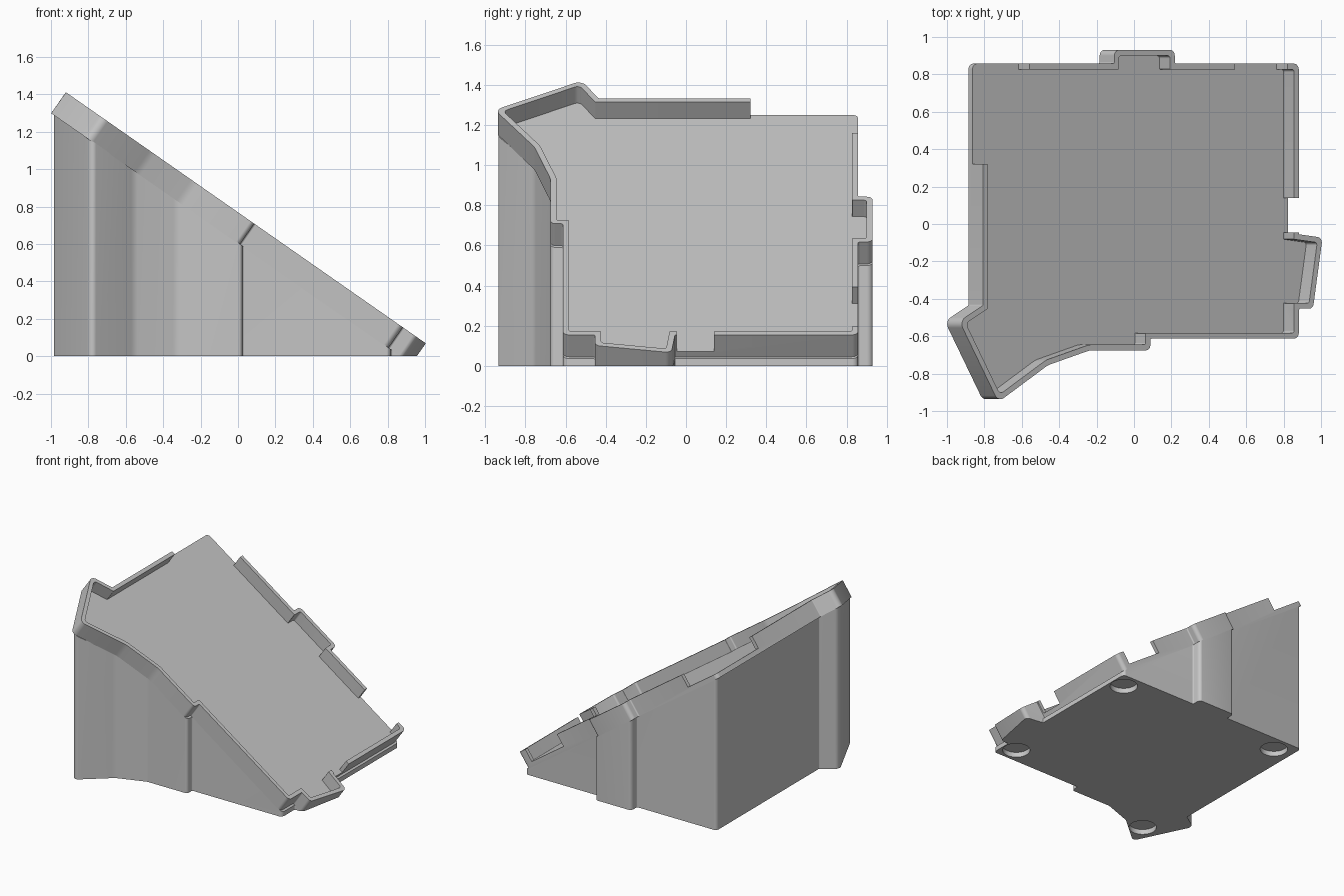
import bpy, bmesh, math
from mathutils import Vector

cube = bpy.data.objects.get("Cube")
if cube:
    bpy.data.objects.remove(cube, do_unlink=True)

TILT = math.radians(34.9)
C, S = math.cos(TILT), math.sin(TILT)
RIM_Z = 0.769                  # rim height at the centre
FLOOR, UNDER = -0.1, -0.137    # tray floor and underside, below the rim
WALL = 0.03

grey = bpy.data.materials.new("light_grey")
grey.use_nodes = True
colour = (0.57, 0.57, 0.57, 1)
grey.diffuse_color = colour
grey.node_tree.nodes["Principled BSDF"].inputs["Base Color"].default_value = colour

# Tray outline, counter-clockwise: x, y, corner radius
OUTLINE = [
    (-.807, .857, .03), (-.807, -.435, .01), (-.933, -.52, .04),
    (-.725, -.952, .04), (-.46, -.755, .15), (-.235, -.675, .15),
    (.087, -.675, .025), (.087, -.613, .01), (.881, -.613, .03),
    (.881, -.453, .01), (.957, -.453, .03), (1.008, -.073, .03),
    (.881, -.055, .005), (.881, .857, .03), (.218, .857, .01),
    (.218, .93, .03), (-.105, .93, .03), (-.105, .857, .01)]


def inset(points, d):
    """Move every side of a counter-clockwise polygon inwards by d."""
    out = []
    for i, p in enumerate(points):
        a = (p - points[i - 1]).normalized()
        b = (points[(i + 1) % len(points)] - p).normalized()
        na, nb = Vector((-a.y, a.x)), Vector((-b.y, b.x))
        out.append(p + (na + nb) * d / (1 + na.dot(nb)))
    return out


def fillet(points, radii, steps=5):
    """Round the corners of a polygon with arcs."""
    out = []
    for i, (p, r) in enumerate(zip(points, radii)):
        a, b = points[i - 1] - p, points[(i + 1) % len(points)] - p
        half = a.angle(b) / 2
        cut = min(r / math.tan(half), a.length * .45, b.length * .45)
        a, b = a.normalized(), b.normalized()
        r = cut * math.tan(half)
        centre = p + (a + b).normalized() * r / math.sin(half)
        start, end = p + a * cut - centre, p + b * cut - centre
        for k in range(steps + 1):
            out.append(centre + start.lerp(end, k / steps).normalized() * r)
    return out


def tilted(u, y, w):
    """Tray coordinates (down the slope, across, out of the tray) to world."""
    return Vector((u * C + w * S, y, RIM_Z - u * S + w * C))


def prism(name, lower, upper):
    bm = bmesh.new()
    lo = [bm.verts.new(p) for p in lower]
    hi = [bm.verts.new(p) for p in upper]
    bm.faces.new(lo[::-1])
    bm.faces.new(hi)
    for i in range(len(lo)):
        j = (i + 1) % len(lo)
        bm.faces.new((lo[i], lo[j], hi[j], hi[i]))
    mesh = bpy.data.meshes.new(name)
    bm.to_mesh(mesh)
    bm.free()
    mesh.materials.append(grey)
    obj = bpy.data.objects.new(name, mesh)
    bpy.context.collection.objects.link(obj)
    return obj


def tray_prism(name, points, w0, w1):
    return prism(name, [tilted(p.x, p.y, w0) for p in points],
                 [tilted(p.x, p.y, w1) for p in points])


def rectangle(x0, x1, y0, y1):
    return [Vector(p) for p in ((x0, y0), (x1, y0), (x1, y1), (x0, y1))]


def carve(obj, cutters):
    """Subtract the cutters one by one, discarding each after use."""
    bpy.context.view_layer.objects.active = obj
    for cutter in cutters:
        mod = obj.modifiers.new("cut", 'BOOLEAN')
        mod.operation, mod.solver, mod.object = 'DIFFERENCE', 'EXACT', cutter
        bpy.ops.object.modifier_apply(modifier=mod.name)
        bpy.data.objects.remove(cutter, do_unlink=True)


def trim_to_ground(obj):
    """Slice off everything below the ground and close the cut."""
    bm = bmesh.new()
    bm.from_mesh(obj.data)
    cut = bmesh.ops.bisect_plane(
        bm, geom=bm.verts[:] + bm.edges[:] + bm.faces[:],
        plane_co=(0, 0, 0), plane_no=(0, 0, 1), clear_inner=True)
    rim = [e for e in cut["geom_cut"] if isinstance(e, bmesh.types.BMEdge)]
    bmesh.ops.holes_fill(bm, edges=rim)
    bmesh.ops.recalc_face_normals(bm, faces=bm.faces[:])
    bm.to_mesh(obj.data)
    bm.free()


def shade(obj):
    bpy.ops.object.select_all(action='DESELECT')
    obj.select_set(True)
    bpy.context.view_layer.objects.active = obj
    bpy.ops.object.shade_smooth_by_angle(angle=math.radians(30))


corners = [Vector((x / C, y)) for x, y, r in OUTLINE]
radii = [r for x, y, r in OUTLINE]
outer = fillet(corners, radii)
inner = fillet(inset(corners, WALL), [max(r - .015, .004) for r in radii])

# Tray: rimmed plate with openings in its walls
tray = tray_prism("tray", outer, UNDER, 0)
cutters = [tray_prism("pocket_cutter", inner, FLOOR, .1)]
for x0, x1, y0, y1 in ((-1, -.76, .32, 1), (-1, -.56, .8, 1),
                       (.54, .82, .8, 1), (.8, 1.1, -.045, .14)):
    cutters.append(tray_prism("opening_cutter",
                              rectangle(x0 / C, x1 / C, y0, y1), FLOOR, .1))
carve(tray, cutters)
trim_to_ground(tray)
shade(tray)

# Base: upright block, set back under the curved front of the tray
for i in (4, 5):
    corners[i].x -= .04
tops = [tilted(p.x, p.y, FLOOR - .01) - Vector((0, 0, .028))
        for p in fillet(corners, radii)]
base = prism("base", [(p.x, p.y, -.5) for p in tops], tops)
trim_to_ground(base)

# Round recesses for feet in the underside
cutters = []
for x, y in ((.71, .73), (.71, -.49), (-.72, .73), (-.72, -.76)):
    ring = [Vector((math.cos(a * math.tau / 40), math.sin(a * math.tau / 40))) * .1
            for a in range(40)]
    cutters.append(prism("foot_cutter", [(x + p.x, y + p.y, -.1) for p in ring],
                         [(x + p.x, y + p.y, .04) for p in ring]))
carve(base, cutters)
shade(base)
